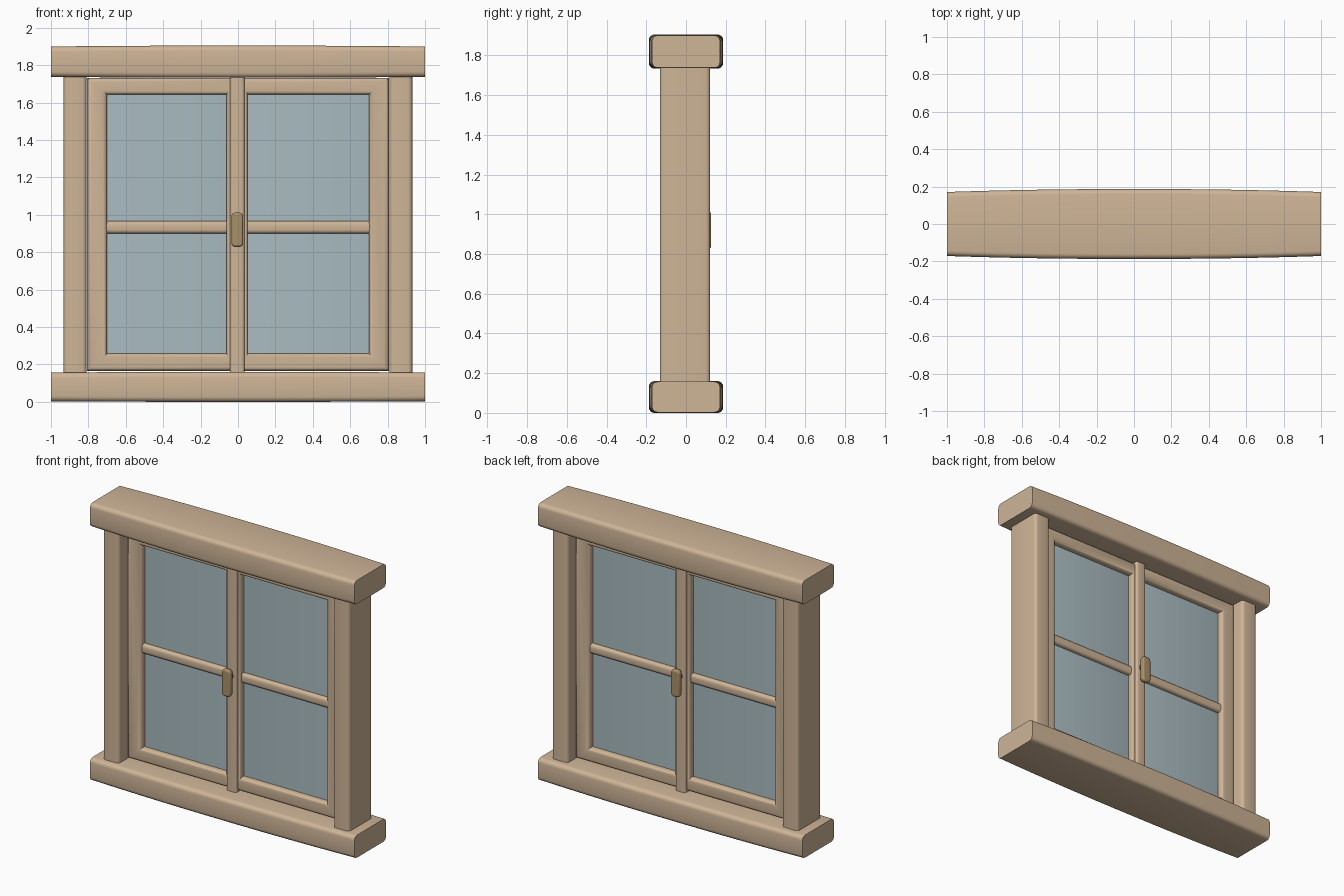
import bpy, bmesh, math
from mathutils import Vector

if "Cube" in bpy.data.objects:
    bpy.data.objects.remove(bpy.data.objects["Cube"])


def material(name, rgb):
    m = bpy.data.materials.new(name)
    m.diffuse_color = (*rgb, 1)
    m.use_nodes = True
    m.node_tree.nodes["Principled BSDF"].inputs["Base Color"].default_value = m.diffuse_color
    return m


WOOD = material("wood", (0.62, 0.46, 0.31))
GLASS = material("glass", (0.40, 0.50, 0.53))
BRASS = material("brass", (0.40, 0.28, 0.14))


def finish(name, bm, mat):
    bmesh.ops.recalc_face_normals(bm, faces=bm.faces)
    me = bpy.data.meshes.new(name)
    bm.to_mesh(me)
    bm.free()
    me.materials.append(mat)
    ob = bpy.data.objects.new(name, me)
    bpy.context.collection.objects.link(ob)
    bpy.ops.object.select_all(action='DESELECT')
    ob.select_set(True)
    bpy.context.view_layer.objects.active = ob
    bpy.ops.object.shade_smooth_by_angle(angle=math.radians(40))
    return ob


def rounded_rect(w, h, r, n=4):
    pts = []
    for k, (sx, sy) in enumerate([(1, 1), (-1, 1), (-1, -1), (1, -1)]):
        for i in range(n + 1):
            a = math.pi / 2 * (k + i / n)
            pts.append((sx * (w / 2 - r) + r * math.cos(a), sy * (h / 2 - r) + r * math.sin(a)))
    return pts


def bar(name, axis, lo, hi, r, mat=WOOD, taper=(0, 0), steps=1):
    """Rounded bar along an axis; taper shrinks the section toward the ends."""
    lo, hi = Vector(lo), Vector(hi)
    c, d = (lo + hi) / 2, hi - lo
    u, v = [i for i in range(3) if i != axis]
    bm = bmesh.new()
    rings = []
    for s in range(steps + 1):
        t = 2 * s / steps - 1
        ring = []
        k = abs(t) ** 2.2
        for a, b in rounded_rect(d[u] - 2 * taper[0] * k, d[v] - 2 * taper[1] * k, r):
            p = c.copy()
            p[axis] += t * d[axis] / 2
            p[u] += a
            p[v] += b
            ring.append(bm.verts.new(p))
        rings.append(ring)
    n = len(rings[0])
    for A, B in zip(rings, rings[1:]):
        for i in range(n):
            bm.faces.new((A[i], A[(i + 1) % n], B[(i + 1) % n], B[i]))
    bm.faces.new(rings[0])
    bm.faces.new(rings[-1])
    return finish(name, bm, mat)


def sash(name, outer, inner, depth):
    """Mitred frame between two rectangles (x0, z0, x1, z1), rounded profile."""
    prof = [(a + 0.5, b * depth) for a, b in rounded_rect(1, 1, 0.24)]
    bm = bmesh.new()
    rings = []
    for ix, iz in [(0, 1), (2, 1), (2, 3), (0, 3)]:
        rings.append([bm.verts.new((outer[ix] + (inner[ix] - outer[ix]) * a, y,
                                    outer[iz] + (inner[iz] - outer[iz]) * a)) for a, y in prof])
    n = len(prof)
    for k in range(4):
        A, B = rings[k], rings[(k + 1) % 4]
        for i in range(n):
            bm.faces.new((A[i], A[(i + 1) % n], B[(i + 1) % n], B[i]))
    return finish(name, bm, WOOD)


# sill and lintel, slightly bowed
bar("sill", 0, (-1, -0.187, 0), (1, 0.187, 0.16), 0.028, taper=(0.016, 0.003), steps=14)
bar("lintel", 0, (-1, -0.187, 1.733), (1, 0.187, 1.905), 0.028, taper=(0.016, 0.005), steps=14)

# side posts
bar("left_post", 2, (-0.932, -0.132, 0.14), (-0.81, 0.122, 1.76), 0.022)
bar("right_post", 2, (0.81, -0.132, 0.14), (0.932, 0.122, 1.76), 0.022)

# two casements with glass and crossbars
for side, outer_x, inner_x in (("left", (-0.808, 0.0), (-0.70, -0.062)),
                               ("right", (0.0, 0.808), (0.052, 0.70))):
    sash(side + "_sash", (outer_x[0], 0.165, outer_x[1], 1.732),
         (inner_x[0], 0.258, inner_x[1], 1.643), 0.10)
    bar(side + "_crossbar", 0, (inner_x[0] - 0.02, -0.035, 0.90),
        (inner_x[1] + 0.02, 0.035, 0.966), 0.02)
    bar(side + "_glass", 2, (inner_x[0] - 0.02, -0.008, 0.24),
        (inner_x[1] + 0.02, 0.008, 1.66), 0.001, GLASS)

# centre post covering the meeting stiles
bar("centre_post", 2, (-0.042, -0.07, 0.15), (0.035, 0.07, 1.745), 0.015)

# handles on both faces, each on a short stem
for side, s in (("front", -1), ("back", 1)):
    y0, y1 = sorted((s * 0.092, s * 0.127))
    h = bar(side + "_handle", 1, (-0.036, y0, 0.828), (0.028, y1, 1.012), 0.022, BRASS)
    b = h.modifiers.new("soft_edges", 'BEVEL')
    b.width, b.segments = 0.01, 2
    y0, y1 = sorted((s * 0.06, s * 0.10))
    bar(side + "_handle_stem", 1, (-0.022, y0, 0.935), (0.014, y1, 0.971), 0.017, BRASS)
